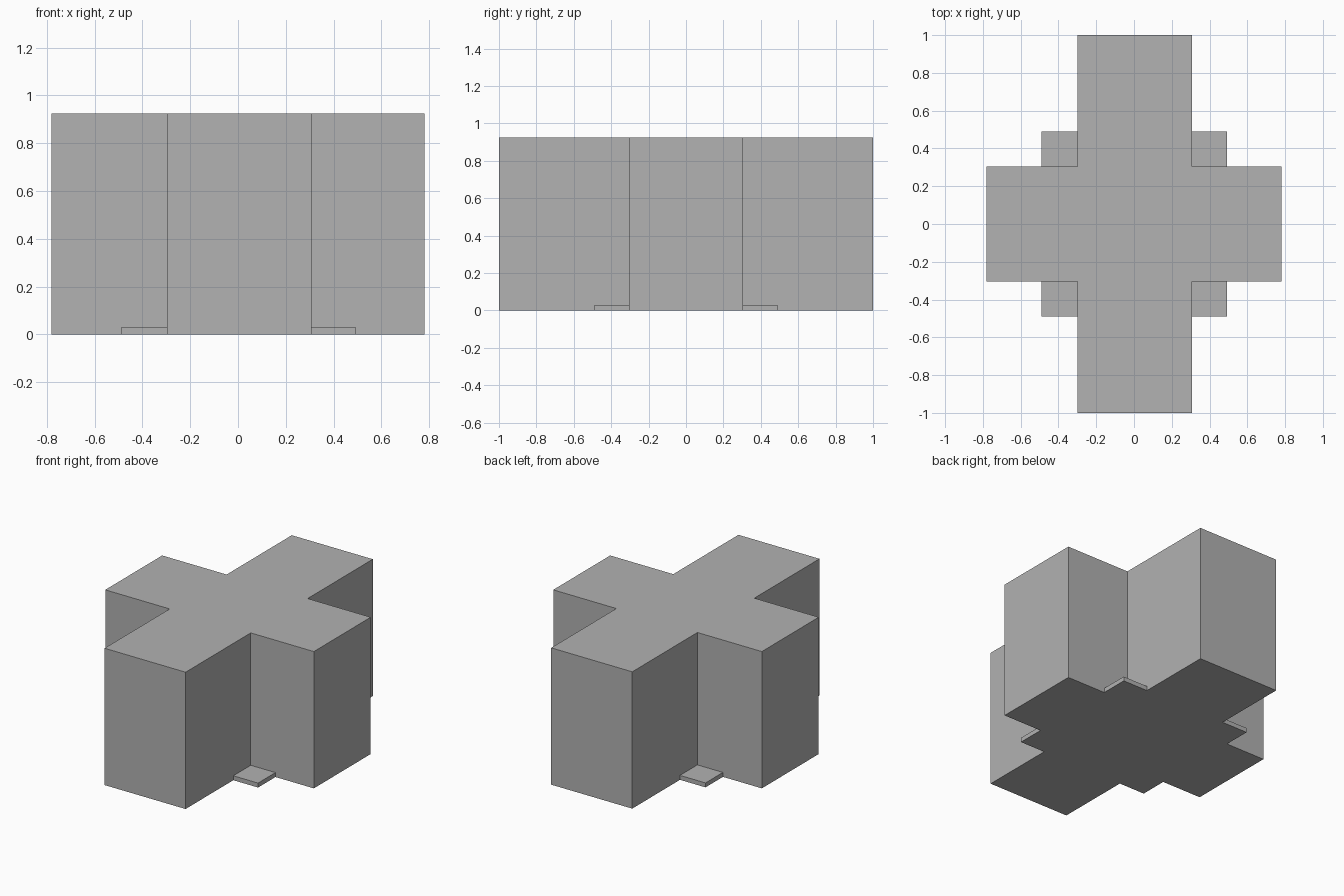
import bpy
import bmesh

if "Cube" in bpy.data.objects:
    bpy.data.objects.remove(bpy.data.objects["Cube"])

HEIGHT = 0.925
STEP_HEIGHT = 0.03

grey = bpy.data.materials.new("plain grey")
grey.diffuse_color = (0.445, 0.445, 0.445, 1.0)
grey.use_nodes = True
grey.node_tree.nodes["Principled BSDF"].inputs["Base Color"].default_value = grey.diffuse_color


def prism(name, outline, height):
    """Extrude a flat outline upwards from the ground."""
    bm = bmesh.new()
    base = bm.faces.new([bm.verts.new((x, y, 0)) for x, y in outline])
    top = bmesh.ops.extrude_face_region(bm, geom=[base], use_keep_orig=True)
    verts = [v for v in top["geom"] if isinstance(v, bmesh.types.BMVert)]
    bmesh.ops.translate(bm, verts=verts, vec=(0, 0, height))
    bmesh.ops.recalc_face_normals(bm, faces=bm.faces)
    mesh = bpy.data.meshes.new(name)
    bm.to_mesh(mesh)
    bm.free()
    mesh.materials.append(grey)
    obj = bpy.data.objects.new(name, mesh)
    bpy.context.collection.objects.link(obj)
    return obj


# Cross-shaped building block: long wing along y, short wing along x
L, R = -0.298, 0.308      # sides of the long wing
W = 0.304                 # half width of the short wing
X, Y = 0.78, 1.0          # wing ends
prism("cross_block", [
    (L, -Y), (R, -Y), (R, -W), (X, -W), (X, W), (R, W),
    (R, Y), (L, Y), (L, W), (-X, W), (-X, -W), (L, -W),
], HEIGHT)

# Low step in each of the four inner corners
for side, x0, x1 in (("left", L, -0.489), ("right", R, 0.493)):
    for end, s in (("front", -1), ("back", 1)):
        y0, y1 = s * W, s * 0.49
        prism(f"{end}_{side}_step",
              [(x0, y0), (x1, y0), (x1, y1), (x0, y1)], STEP_HEIGHT)
